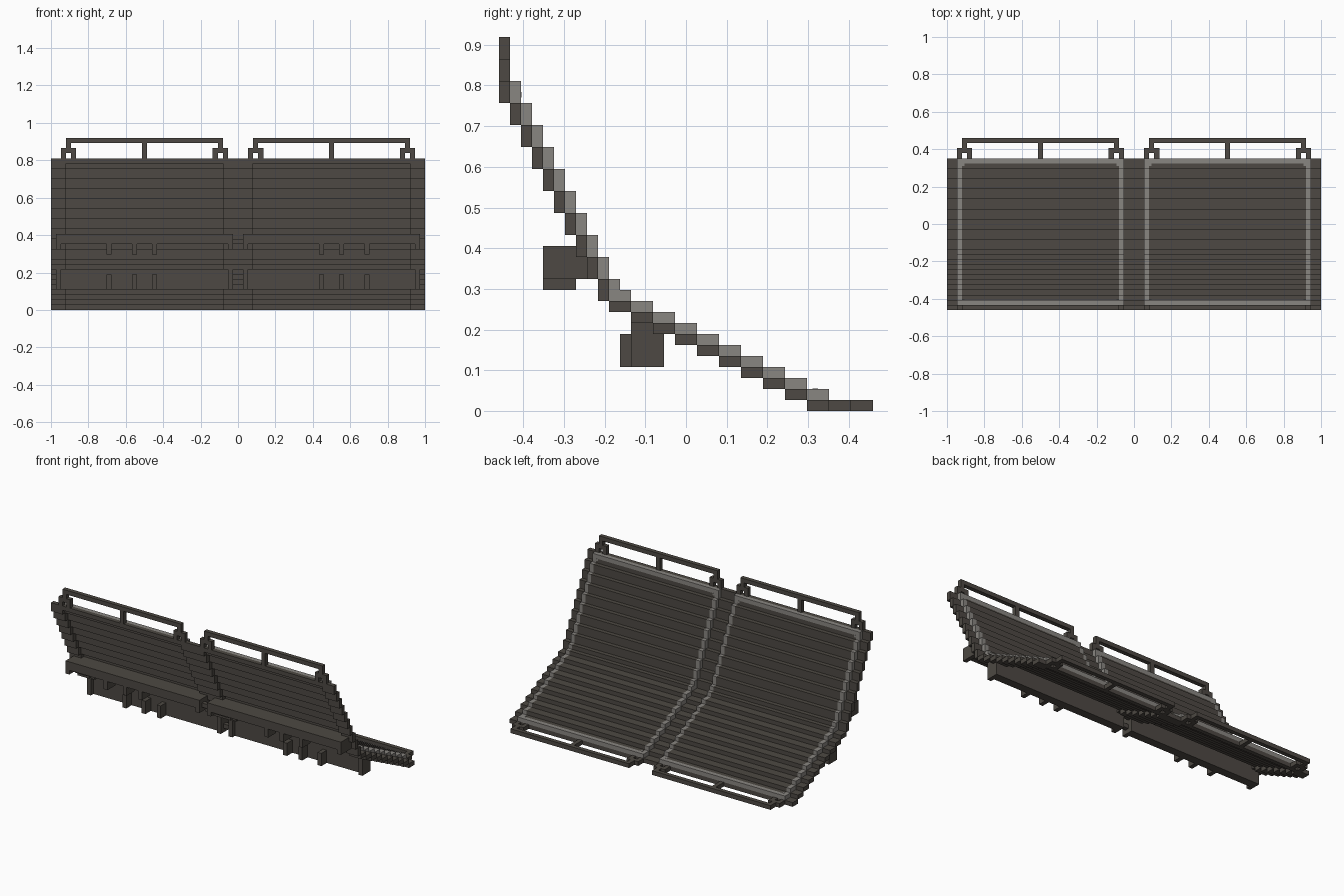
import bpy
import bmesh

cube = bpy.data.objects.get("Cube")
if cube:
    bpy.data.objects.remove(cube, do_unlink=True)

U = 2 / 74          # one grid cell; the bench is 74 cells wide
HALF_DEPTH = 17


def make_material(name, rgb):
    mat = bpy.data.materials.new(name)
    mat.use_nodes = True
    colour = (*rgb, 1)
    mat.diffuse_color = colour
    mat.node_tree.nodes["Principled BSDF"].inputs["Base Color"].default_value = colour
    return mat


DARK = make_material("dark_brown_grey", (0.075, 0.066, 0.056))
LIGHT = make_material("light_grey_trim", (0.25, 0.237, 0.22))


def build(name, boxes, mat):
    """Each box is three (low, high) ranges in grid cells."""
    bm = bmesh.new()
    for ranges in boxes:
        cell = bmesh.ops.create_cube(bm, size=1)["verts"]
        for v in cell:
            x, y, z = (lo if c < 0 else hi for c, (lo, hi) in zip(v.co, ranges))
            v.co = (x * U, (y - HALF_DEPTH) * U, z * U)
    mesh = bpy.data.meshes.new(name)
    bm.to_mesh(mesh)
    bm.free()
    mesh.materials.append(mat)
    obj = bpy.data.objects.new(name, mesh)
    bpy.context.collection.objects.link(obj)


def mirrored(boxes):
    return boxes + [((-x[1], -x[0]), y, z) for x, y, z in boxes]


# Step sections: steep backrest, then shallow seat, and the layer on top of them
back_steps = [((k, k + 1), (28 - 2 * k, 30 - 2 * k)) for k in range(10)]
seat_steps = [((10 + 2 * m, 12 + 2 * m), (9 - m, 10 - m)) for m in range(10)]
top_layer = [((y[0] + 1, y[1] + 1), z) for y, z in back_steps]
top_layer += [(y, (z[0] + 1, z[1] + 1)) for y, z in seat_steps]

# Stepped frame: side and centre bars with thin cross bars at both ends
frame = [(x, y, z) for x in ((-37, -34), (-3, 3), (34, 37))
         for y, z in back_steps + seat_steps]
frame += mirrored([((3, 34), (0, 1), (29, 30)), ((3, 34), (29, 30), (0, 1))])
build("stepped_frame", frame, DARK)

# Two slatted panels, level with the trim
panel_layer = [((1, 2), (28, 29))] + top_layer[1:-1] + [((28, 29), (1, 2))]
build("slatted_panels", mirrored([((3, 34), y, z) for y, z in panel_layer]), DARK)

# Pale trim around each panel
trim = [(x, y, z) for x in ((2, 3), (34, 35)) for y, z in top_layer]
trim += [((3, 34), (1, 2), (29, 30)), ((3, 34), (29, 30), (1, 2))]
for x in ((3, 3.5), (33.5, 34)):            # softened inner corners
    trim += [(x, (1, 2.05), (28.5, 29)), (x, (28.5, 29), (1, 2.05))]
build("panel_trim", mirrored(trim), LIGHT)

# Rail profile: x range and distance range away from the bench edge
rail = [((3, 34), (3, 4)), ((18, 19), (0, 3))]
for end, post in ((2, 3), (32, 33)):
    rail += [((post, post + 1), (2, 3)), ((end, end + 3), (1, 2)),
             ((end, end + 1), (0, 1)), ((end + 2, end + 3), (0, 1))]
build("top_rails", mirrored([(x, (0, 1), (30 + a, 30 + b)) for x, (a, b) in rail]), DARK)
build("front_rails", mirrored([(x, (30 + a, 30 + b), (0, 1)) for x, (a, b) in rail]), DARK)

# Deep support beams with fins, under the seat and behind the backrest
FINS = [(x, x + 1) for x in (16, 20, 25)]
ENDS = [(1, 2), (35, 36)]
PEGS = [(0, 2), (34, 36)]


def support(name, beam, fin, end, peg):
    parts = [((2, 35), *beam)]
    for spans, section in ((FINS, fin), (ENDS, end), (PEGS, peg)):
        parts += [(x, *section) for x in spans]
    build(name, mirrored(parts), DARK)


support("upper_support", ((4, 8), (13, 15)), ((4, 7), (11, 15)),
        ((4, 8), (12, 15)), ((5, 6), (13, 14)))
support("lower_support", ((13, 15), (4, 8)), ((11, 15), (4, 7)),
        ((12, 15), (4, 8)), ((13, 14), (5, 6)))
